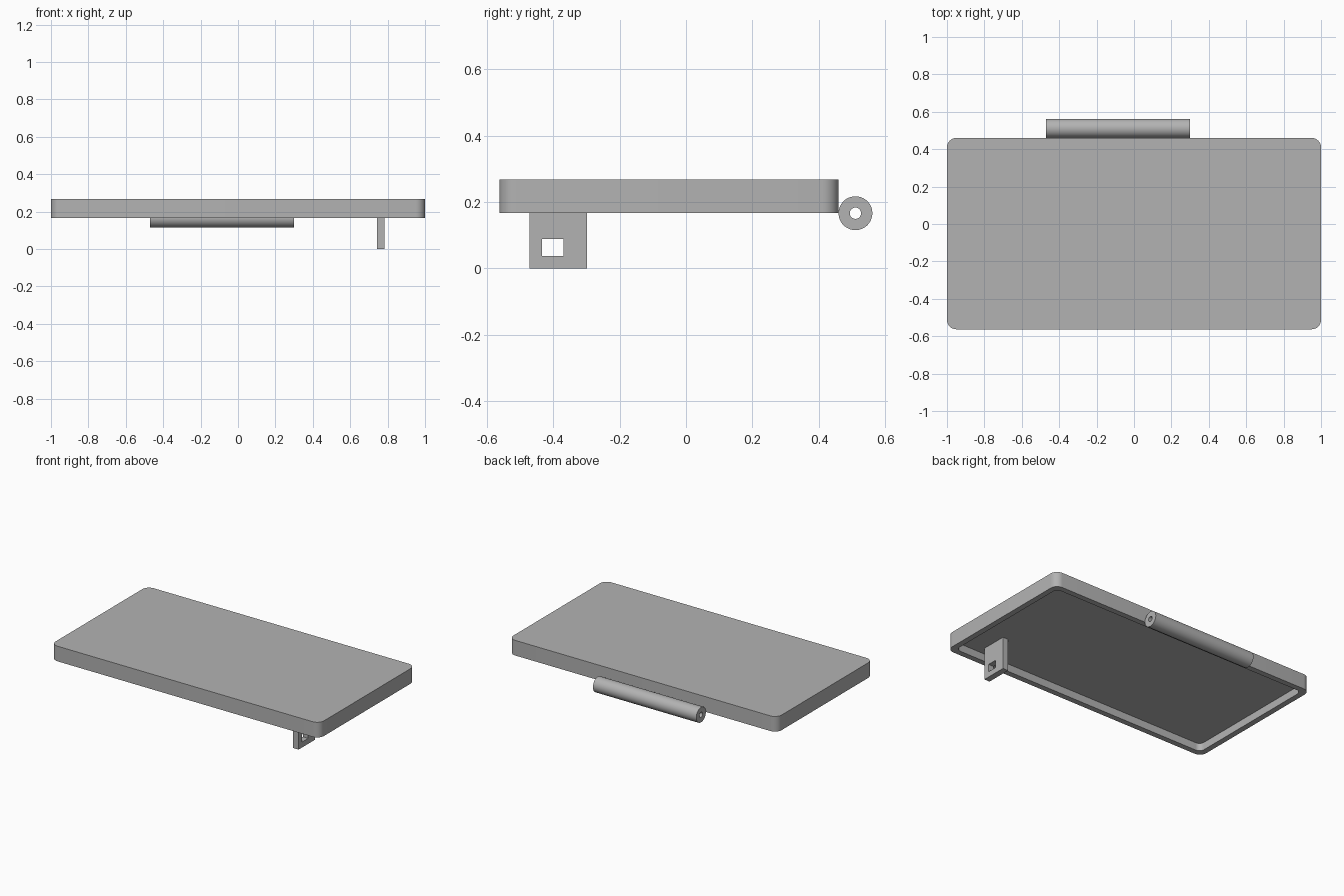
import bpy, bmesh
from math import sin, cos, pi, radians

cube = bpy.data.objects.get("Cube")
if cube:
    bpy.data.objects.remove(cube, do_unlink=True)

GREY = (0.45, 0.45, 0.45, 1)
grey = bpy.data.materials.new("plain grey")
grey.use_nodes = True
grey.diffuse_color = GREY
grey.node_tree.nodes["Principled BSDF"].inputs["Base Color"].default_value = GREY


def rounded_rect(x0, x1, y0, y1, r, steps=8):
    """Outline with arc corners, counter-clockwise."""
    corners = [(x1 - r, y1 - r), (x0 + r, y1 - r), (x0 + r, y0 + r), (x1 - r, y0 + r)]
    return [(cx + r * cos((i + k / steps) * pi / 2), cy + r * sin((i + k / steps) * pi / 2))
            for i, (cx, cy) in enumerate(corners) for k in range(steps + 1)]


def rect(a0, a1, b0, b1):
    return [(a1, b1), (a0, b1), (a0, b0), (a1, b0)]


def circle(cy, cz, r, n=48):
    return [(cy + r * cos(2 * pi * k / n), cz + r * sin(2 * pi * k / n)) for k in range(n)]


def skin(name, rings, closed):
    """Join successive rings with quads; loop round to the first ring or cap the ends."""
    bm = bmesh.new()
    loops = [[bm.verts.new(p) for p in ring] for ring in rings]
    pairs = list(zip(loops, loops[1:]))
    if closed:
        pairs.append((loops[-1], loops[0]))
    else:
        bm.faces.new(loops[0])
        bm.faces.new(loops[-1])
    for a, b in pairs:
        for i in range(len(a)):
            j = (i + 1) % len(a)
            bm.faces.new((a[i], a[j], b[j], b[i]))
    bmesh.ops.recalc_face_normals(bm, faces=bm.faces)
    mesh = bpy.data.meshes.new(name)
    bm.to_mesh(mesh)
    bm.free()
    mesh.materials.append(grey)
    obj = bpy.data.objects.new(name, mesh)
    bpy.context.collection.objects.link(obj)
    bpy.ops.object.select_all(action='DESELECT')
    obj.select_set(True)
    bpy.context.view_layer.objects.active = obj
    bpy.ops.object.shade_smooth_by_angle(angle=radians(30))
    return obj


def at_z(outline, z):
    return [(x, y, z) for x, y in outline]


def along_x(outer, hole, x0, x1):
    """Four rings of a pierced bar lying along x."""
    return [[(x, y, z) for y, z in o] for o, x in
            ((outer, x0), (outer, x1), (hole, x1), (hole, x0))]


# Lid: shallow tray opening downwards
BOTTOM, FLOOR, TOP, WALL = 0.166, 0.217, 0.268, 0.038
outer = rounded_rect(-1, 1, -0.563, 0.46, 0.05)
inner = rounded_rect(-1 + WALL, 1 - WALL, -0.563 + WALL, 0.46 - WALL, 0.035)
skin("lid", [at_z(inner, FLOOR), at_z(inner, BOTTOM), at_z(outer, BOTTOM), at_z(outer, TOP)], False)

# Hinge barrel on the back edge
skin("hinge_barrel", along_x(circle(0.511, BOTTOM, 0.051), circle(0.511, BOTTOM, 0.017),
                             -0.47, 0.30), True)

# Latch tab with a square window, hanging from the lid's underside
skin("latch_tab", along_x(rect(-0.472, -0.298, 0, FLOOR + 0.003),
                          rect(-0.434, -0.37, 0.037, 0.088), 0.742, 0.782), True)
